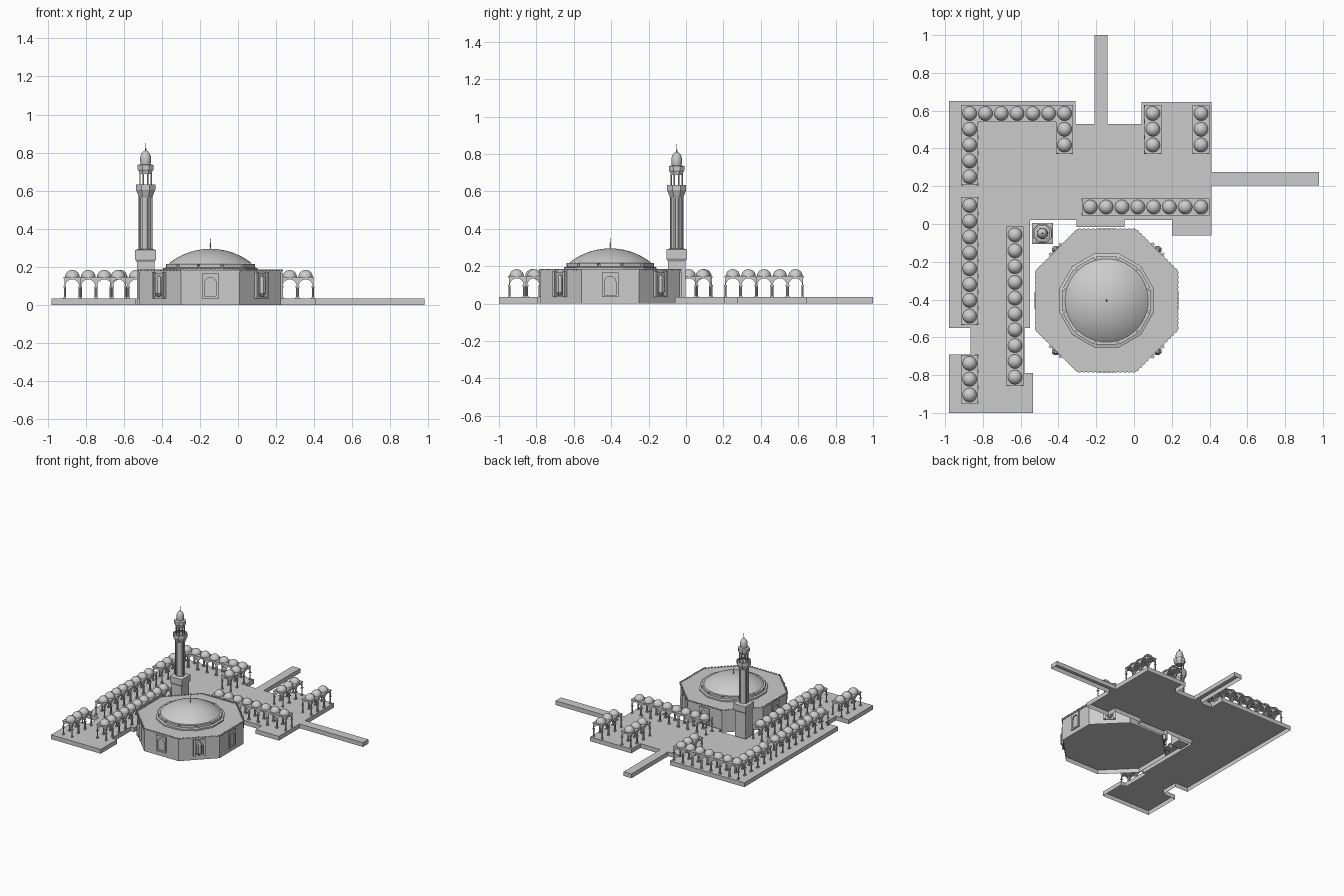
import bpy, bmesh
from math import pi, cos, sin, radians
from mathutils import Matrix, Vector

cube = bpy.data.objects.get("Cube")
if cube:
    bpy.data.objects.remove(cube)

stone = bpy.data.materials.new("grey stone")
stone.use_nodes = True
STONE = (0.6, 0.6, 0.6, 1)
stone.diffuse_color = STONE
stone.node_tree.nodes["Principled BSDF"].inputs["Base Color"].default_value = STONE

GROUND = 0.035
PITCH = 0.0837
HALL = Vector((-0.145, -0.405, 0))
TOWER = Vector((-0.485, -0.05, 0))


def finish(name, bm, place=(0, 0, 0), smooth=False, normals=True):
    if normals:
        bmesh.ops.recalc_face_normals(bm, faces=bm.faces)
    mesh = bpy.data.meshes.new(name)
    bm.to_mesh(mesh)
    bm.free()
    mesh.materials.append(stone)
    return add(name, mesh, place, smooth)


def add(name, mesh, place, smooth=False):
    obj = bpy.data.objects.new(name, mesh)
    obj.location = place
    bpy.context.collection.objects.link(obj)
    if smooth:
        bpy.ops.object.select_all(action='DESELECT')
        obj.select_set(True)
        bpy.context.view_layer.objects.active = obj
        bpy.ops.object.shade_smooth_by_angle(angle=radians(35))
    return obj


def box(bm, x, y, z, m=Matrix()):
    """Box from (low, high) pairs on each axis."""
    size = [b - a for a, b in (x, y, z)]
    mid = [(a + b) / 2 for a, b in (x, y, z)]
    bmesh.ops.create_cube(bm, size=1, matrix=m @ Matrix.Translation(mid) @ Matrix.Diagonal((*size, 1)))


def prism(bm, points, depth, m=Matrix()):
    """Outline in x and z, extruded along y."""
    face = bm.faces.new([bm.verts.new(m @ Vector((x, 0, z))) for x, z in points])
    out = bmesh.ops.extrude_face_region(bm, geom=[face], use_keep_orig=True)
    push = m.to_3x3() @ Vector((0, depth, 0))
    bmesh.ops.translate(bm, vec=push, verts=[v for v in out["geom"] if isinstance(v, bmesh.types.BMVert)])


def lathe(bm, profile, sides, m=Matrix(), turn=0.0):
    """Spin (radius, height) points around z."""
    rings = []
    for r, z in profile:
        if r == 0:
            rings.append([bm.verts.new(m @ Vector((0, 0, z)))])
        else:
            rings.append([bm.verts.new(m @ Vector((r * cos(turn + 2 * pi * i / sides),
                                                   r * sin(turn + 2 * pi * i / sides), z))) for i in range(sides)])
    for a, b in zip(rings, rings[1:]):
        for i in range(sides):
            j = (i + 1) % sides
            quad = [a[i % len(a)], a[j % len(a)], b[j % len(b)], b[i % len(b)]]
            bm.faces.new(list(dict.fromkeys(quad)))
    for ring in (rings[0], rings[-1]):
        if len(ring) > 1:
            bm.faces.new(ring)


def cap(r, z, h, steps=6):
    return [(r * cos(pi / 2 * i / steps), z + h * sin(pi / 2 * i / steps)) for i in range(steps)] + [(0, z + h)]


def arch(r, z, steps=10):
    return [(-r * cos(pi * i / steps), z + r * sin(pi * i / steps)) for i in range(steps + 1)]


def turned(angle, centre=(0, 0, 0)):
    return Matrix.Translation(centre) @ Matrix.Rotation(angle, 4, 'Z')


# Plaza: a deck with a skirt, open underneath
outline = [(-.98, .65), (-.31, .65), (-.31, .53), (-.21, .53), (-.21, 1), (-.14, 1), (-.14, .53), (.04, .53),
           (.04, .645), (.41, .645), (.41, .275), (.98, .275), (.98, .205), (.41, .205), (.41, -.06), (.2, -.06),
           (.2, .02), (-.05, .02), (-.05, -.015), (-.305, -.015), (-.305, .02), (-.55, .02), (-.55, -.55),
           (-.58, -.55), (-.58, -.79), (-.535, -.79), (-.535, -1), (-.98, -1), (-.98, -.69), (-.865, -.69),
           (-.865, -.55), (-.98, -.55)]
bm = bmesh.new()
deck = [bm.verts.new((x, y, GROUND)) for x, y in outline]
foot = [bm.verts.new((x, y, 0)) for x, y in outline]
bm.faces.new(deck[::-1])
for i in range(len(deck)):
    bm.faces.new([deck[i - 1], deck[i], foot[i], foot[i - 1]])
finish("plaza", bm, normals=False)

# One arcade bay, shared by every row
bm = bmesh.new()
h = PITCH / 2
top, spring = 0.145, 0.098
for k in range(4):
    m = turned(k * pi / 2)
    r = h - 0.005
    prism(bm, [(-h, spring)] + arch(r, spring) + [(h, spring), (h, top), (-h, top)], 0.006, m @ Matrix.Translation((0, -h, 0)))
    corner = m @ Matrix.Translation((h - 0.003, h - 0.003, 0))
    lathe(bm, [(0.005, GROUND), (0.005, spring)], 8, corner)
    box(bm, (-0.007, 0.007), (-0.007, 0.007), (spring - 0.006, spring + 0.002), corner)
    box(bm, (-0.007, 0.007), (-0.007, 0.007), (GROUND, GROUND + 0.006), corner)
box(bm, (-0.045, 0.045), (-0.045, 0.045), (top - 0.005, top + 0.003))
lathe(bm, cap(0.038, top + 0.002, 0.037), 20)
first = finish("arcade_bay", bm, (-0.87, 0.585, 0), True)

# Arcade rows: start x, start y, bays, direction
rows = [(-.87, .585 - PITCH, 4, 0, -1), (-.87 + PITCH, .585, 6, 1, 0), (-.368, .585 - PITCH, 2, 0, -1),
        (.1, .585, 3, 0, -1), (.355, .585, 3, 0, -1), (-.231, .09, 8, 1, 0),
        (-.87, .098, 8, 0, -1), (-.87, -.738, 3, 0, -1), (-.63, -.058, 10, 0, -1)]
for x, y, count, dx, dy in rows:
    for i in range(count):
        add("arcade_bay", first.data, (x + dx * i * PITCH, y + dy * i * PITCH, 0))

# Octagonal hall: walls open underneath, floor and roof
APOTHEM, ROOF = 0.372, 0.178
R8 = APOTHEM / cos(pi / 8)
bm = bmesh.new()
bmesh.ops.create_circle(bm, cap_ends=True, segments=8, radius=R8, matrix=turned(pi / 8, (0, 0, GROUND)))
levels = [[bm.verts.new((R8 * cos(pi / 8 + k * pi / 4), R8 * sin(pi / 8 + k * pi / 4), z)) for k in range(8)]
          for z in (0, ROOF)]
for i in range(8):
    bm.faces.new([levels[0][i - 1], levels[0][i], levels[1][i], levels[1][i - 1]])
bm.faces.new(levels[1])
finish("hall_walls", bm, HALL, normals=False)

# Cornice with small teeth
bm = bmesh.new()
lathe(bm, [(R8 + 0.006, ROOF - 0.006), (R8 + 0.006, ROOF + 0.003)], 8, turn=pi / 8)
for k in range(8):
    for i in range(-6, 7):
        x = i * 0.024
        box(bm, (x - 0.006, x + 0.006), (-APOTHEM - 0.008, -APOTHEM + 0.004), (ROOF, ROOF + 0.008), turned(k * pi / 4))
finish("hall_cornice", bm, HALL)

# Arched windows on the straight sides, projecting bays on the diagonal ones
bm = bmesh.new()
for k in range(8):
    m = turned(k * pi / 4) @ Matrix.Translation((0, -APOTHEM - 0.009, 0))
    w, low, high = 0.044, 0.035, 0.165
    prism(bm, [(-w, low), (-0.03, low)] + arch(0.03, 0.115) + [(0.03, low), (w, low), (w, high), (-w, high)], 0.012, m)
    box(bm, (-0.03, 0.03), (0, 0.01), (low, low + 0.012), m)
    if k % 2:
        for s in (-1, 1):
            box(bm, (s * 0.037 - 0.007, s * 0.037 + 0.007), (-0.01, 0.01), (low, high + 0.008), m)
        lathe(bm, [(0.008, 0.042), (0.022, 0.06), (0.022, 0.135), (0.008, 0.155)], 8, m, pi / 8)
finish("hall_windows", bm, HALL)

# Drum with twelve panels
bm = bmesh.new()
lathe(bm, [(0.257, ROOF), (0.257, 0.193), (0.232, 0.2), (0.225, 0.2)], 12, turn=pi / 12)
for k in range(12):
    box(bm, (-0.056, 0.056), (-0.234, -0.2), (0.196, 0.216), turned(k * pi / 6))
lathe(bm, [(0.228, 0.196), (0.228, 0.211)], 24)
finish("dome_drum", bm, HALL)

# Main dome and finial
bm = bmesh.new()
ball, half = 0.35, 0.68
lathe(bm, [(ball * sin(half * (1 - i / 12)), 0.295 - ball * (1 - cos(half * (1 - i / 12)))) for i in range(12)]
      + [(0, 0.295)], 48)
finish("main_dome", bm, HALL, True)
bm = bmesh.new()
lathe(bm, [(0.004, 0.29), (0.002, 0.305), (0.005, 0.311), (0.002, 0.317), (0.0035, 0.324), (0.0015, 0.33),
           (0.002, 0.347), (0, 0.35)], 8)
finish("dome_finial", bm, HALL)

# Minaret base and shaft
bm = bmesh.new()
S = 2 ** 0.5
lathe(bm, [(0.046 * S, 0), (0.046 * S, 0.225), (0.055 * S, 0.24), (0.055 * S, 0.288), (0.04 * S, 0.294)], 4, turn=pi / 4)
finish("minaret_base", bm, TOWER)
bm = bmesh.new()
lathe(bm, [(0.033, 0.29), (0.033, 0.58)], 8, turn=pi / 8)
for k in range(8):
    box(bm, (-0.005, 0.005), (-0.037, -0.03), (0.29, 0.575), turned(pi / 8 + k * pi / 4))
finish("minaret_shaft", bm, TOWER)

# Balcony, open lantern and canopy
bm = bmesh.new()
lathe(bm, [(0.037, 0.565), (0.042, 0.575), (0.051, 0.598), (0.055, 0.604), (0.055, 0.633), (0.05, 0.633),
           (0.05, 0.622)], 8, turn=pi / 8)
finish("minaret_balcony", bm, TOWER)
bm = bmesh.new()
for k in range(8):
    lathe(bm, [(0.004, 0.62), (0.004, 0.695)], 6, turned(pi / 8 + k * pi / 4) @ Matrix.Translation((0.032, 0, 0)))
finish("lantern_columns", bm, TOWER)
bm = bmesh.new()
lathe(bm, [(0.035, 0.688), (0.037, 0.7), (0.045, 0.712), (0.045, 0.735), (0.03, 0.739)], 8, turn=pi / 8)
finish("lantern_canopy", bm, TOWER)

# Minaret dome and finial
bm = bmesh.new()
lathe(bm, [(0.025, 0.735), (0.028, 0.75), (0.029, 0.765), (0.027, 0.782), (0.021, 0.797), (0.012, 0.807), (0, 0.813)], 20)
finish("minaret_dome", bm, TOWER, True)
bm = bmesh.new()
lathe(bm, [(0.003, 0.808), (0.0045, 0.818), (0.0015, 0.825), (0.0015, 0.85), (0, 0.853)], 8)
finish("minaret_finial", bm, TOWER)
